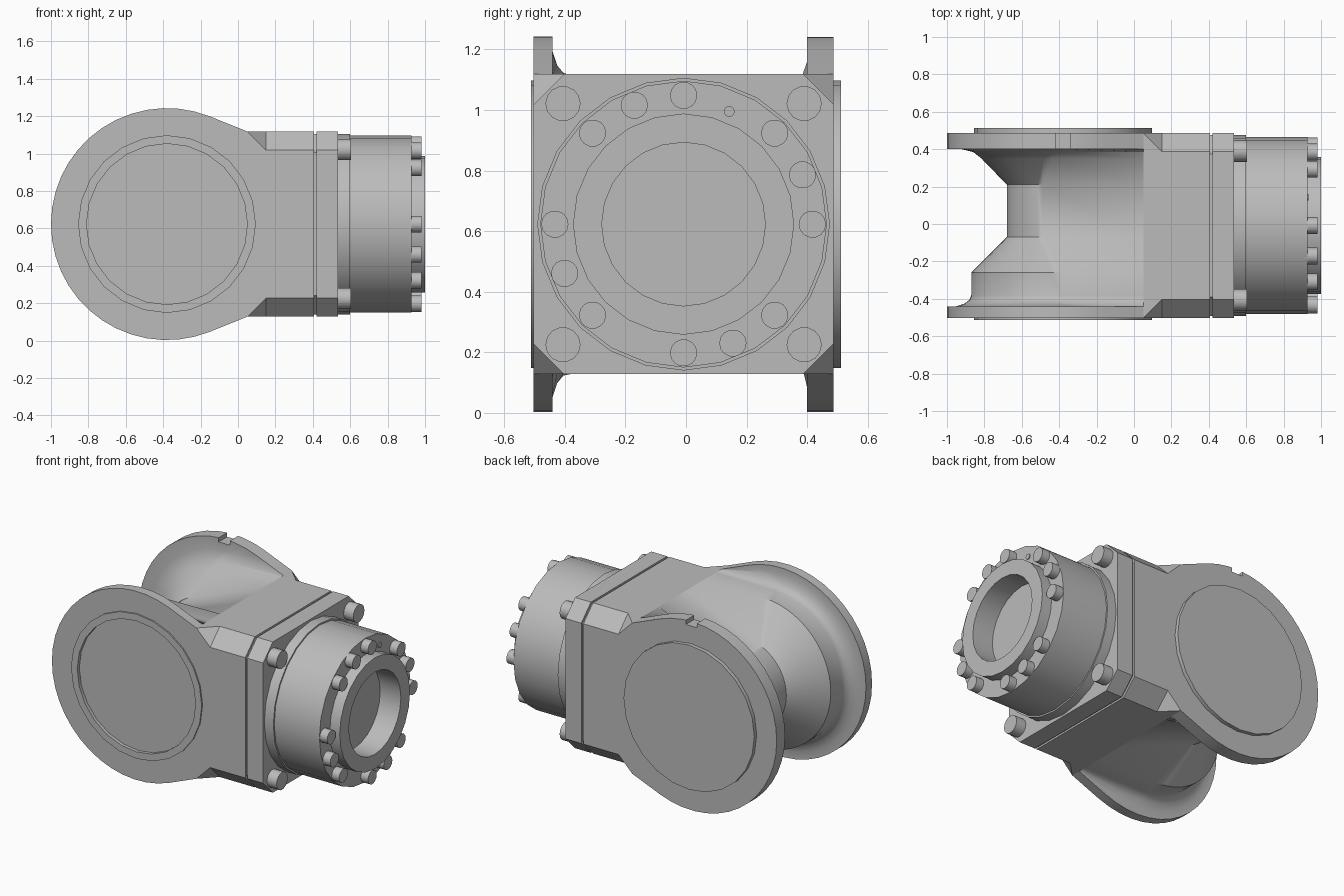
import bpy, bmesh, math
from mathutils import Vector

cube = bpy.data.objects.get("Cube")
if cube:
    bpy.data.objects.remove(cube, do_unlink=True)

grey = bpy.data.materials.new("cast_grey")
grey.use_nodes = True
grey.diffuse_color = (0.5, 0.5, 0.5, 1)
grey.node_tree.nodes["Principled BSDF"].inputs["Base Color"].default_value = (0.5, 0.5, 0.5, 1)

CZ = 0.623         # height of both axes
PX = -0.38         # x of the cross axis
OY = -0.008        # y of the outlet axis
HALF = 0.495       # half size of the square block
NECK_X = 0.05      # where the block begins


def loft(name, rings, angle=30):
    """Skin a list of equal-length rings and cap both ends."""
    bm = bmesh.new()
    loops = [[bm.verts.new(p) for p in ring] for ring in rings]
    n = len(loops[0])
    for a, b in zip(loops, loops[1:]):
        for i in range(n):
            j = (i + 1) % n
            bm.faces.new((a[i], a[j], b[j], b[i]))
    bm.faces.new(loops[0])
    bm.faces.new(loops[-1])
    bmesh.ops.remove_doubles(bm, verts=bm.verts, dist=1e-5)
    bmesh.ops.recalc_face_normals(bm, faces=bm.faces)
    mesh = bpy.data.meshes.new(name)
    bm.to_mesh(mesh)
    bm.free()
    mesh.materials.append(grey)
    ob = bpy.data.objects.new(name, mesh)
    bpy.context.collection.objects.link(ob)
    smooth(ob, angle)
    return ob


def smooth(ob, angle=30):
    bpy.ops.object.select_all(action="DESELECT")
    ob.select_set(True)
    bpy.context.view_layer.objects.active = ob
    bpy.ops.object.shade_smooth_by_angle(angle=math.radians(angle))


def lathe_y(name, profile, n=24):
    """Turn (y, radius) pairs about the cross axis."""
    turns = [math.tau * i / n for i in range(n)]
    return loft(name, [[(PX + r * math.cos(t), y, CZ + r * math.sin(t)) for t in turns]
                       for y, r in profile])


def lathe_x(name, profile, y=OY, z=CZ, n=20):
    """Turn (x, radius) pairs about an axis parallel to x."""
    turns = [math.tau * i / n for i in range(n)]
    return loft(name, [[(x, y + r * math.cos(t), z + r * math.sin(t)) for t in turns]
                       for x, r in profile])


def teardrop(y, r, n=28):
    """Circle joined by tangents to the start of the block."""
    dx = NECK_X - PX
    start = math.atan2(HALF, dx) + math.acos(r / math.hypot(dx, HALF))
    span = math.tau - 2 * start
    arc = [(PX + r * math.cos(start + span * i / n), y, CZ + r * math.sin(start + span * i / n))
           for i in range(n + 1)]
    return [(NECK_X, y, CZ + HALF)] + arc + [(NECK_X, y, CZ - HALF)]


def octagon(x, cut, half=HALF):
    """Square section with chamfered corners."""
    ring = []
    for sy, sz in ((1, 1), (-1, 1), (-1, -1), (1, -1)):
        a = (x, OY + sy * half, CZ + sz * (half - cut))
        b = (x, OY + sy * (half - cut), CZ + sz * half)
        ring += [a, b] if sy == sz else [b, a]
    return ring


def cut_away(target, cutter):
    """Subtract a cutter and discard it."""
    cutter.hide_render = True
    mod = target.modifiers.new("cut", "BOOLEAN")
    mod.operation = "DIFFERENCE"
    mod.solver = "EXACT"
    mod.object = cutter
    bpy.ops.object.select_all(action="DESELECT")
    target.select_set(True)
    bpy.context.view_layer.objects.active = target
    bpy.ops.object.modifier_move_to_index(modifier=mod.name, index=0)
    bpy.ops.object.modifier_apply(modifier=mod.name)
    bpy.data.objects.remove(cutter, do_unlink=True)


# Waisted housing with a wide flange at each side
waist = [(-0.503, 0.62), (-0.44, 0.62), (-0.44, 0.57), (-0.425, 0.525), (-0.405, 0.5),
         (-0.38, 0.49), (-0.26, 0.49), (-0.07, 0.3), (0.21, 0.3), (0.35, 0.435),
         (0.385, 0.48), (0.4, 0.54), (0.4, 0.62), (0.487, 0.62)]
housing = loft("flanged_housing", [teardrop(y, r) for y, r in waist])
cut_away(housing, lathe_y("recess_cutter", [(-0.7, 0.435), (-0.395, 0.435)]))

# Locating notch on top of the back flange
bpy.ops.mesh.primitive_cube_add(size=1, location=(PX, 0.45, CZ + 0.62))
notch = bpy.context.object
notch.scale = (0.08, 0.2, 0.06)
cut_away(housing, notch)
smooth(housing)

# Front seat with its recess, and the closed back boss
lathe_y("front_seat", [(-0.49, 0.475), (-0.512, 0.475), (-0.512, 0.43), (-0.4, 0.43)])
lathe_y("back_boss", [(0.47, 0.475), (0.512, 0.475)])

# Chamfered block, gasket and end plate
loft("housing_block", [octagon(NECK_X, 0), octagon(0.15, 0.1), octagon(0.405, 0.1)], 10)
loft("gasket", [octagon(0.4, 0.1, HALF - 0.012), octagon(0.425, 0.1, HALF - 0.012)], 10)
loft("end_plate", [octagon(0.42, 0.1), octagon(0.535, 0.1)], 10)

# Round outlet with a stepped, hollow end
lathe_x("outlet_collar", [(0.52, 0.483), (0.6, 0.483)], n=24)
lathe_x("outlet_barrel", [(0.53, 0.473), (0.928, 0.473), (0.928, 0.365), (1.0, 0.365),
                          (1.0, 0.27), (0.85, 0.27)], n=24)

# Plate corner bolts
for sy in (-1, 1):
    for sz in (-1, 1):
        lathe_x("corner_bolt", [(0.52, 0.058), (0.605, 0.058)],
                OY + sy * 0.398, CZ + sz * 0.398, 14)

# Outlet bolts: three in each quarter turn
for quarter in range(4):
    for step in range(3):
        t = math.radians(90 * quarter + 22.5 * step)
        lathe_x("outlet_bolt", [(0.91, 0.045), (0.982, 0.045)],
                OY + 0.425 * math.cos(t), CZ + 0.425 * math.sin(t), 14)

# Small locating pin
lathe_x("locating_pin", [(0.92, 0.018), (0.934, 0.018)], 0.143, 0.995, 10)
